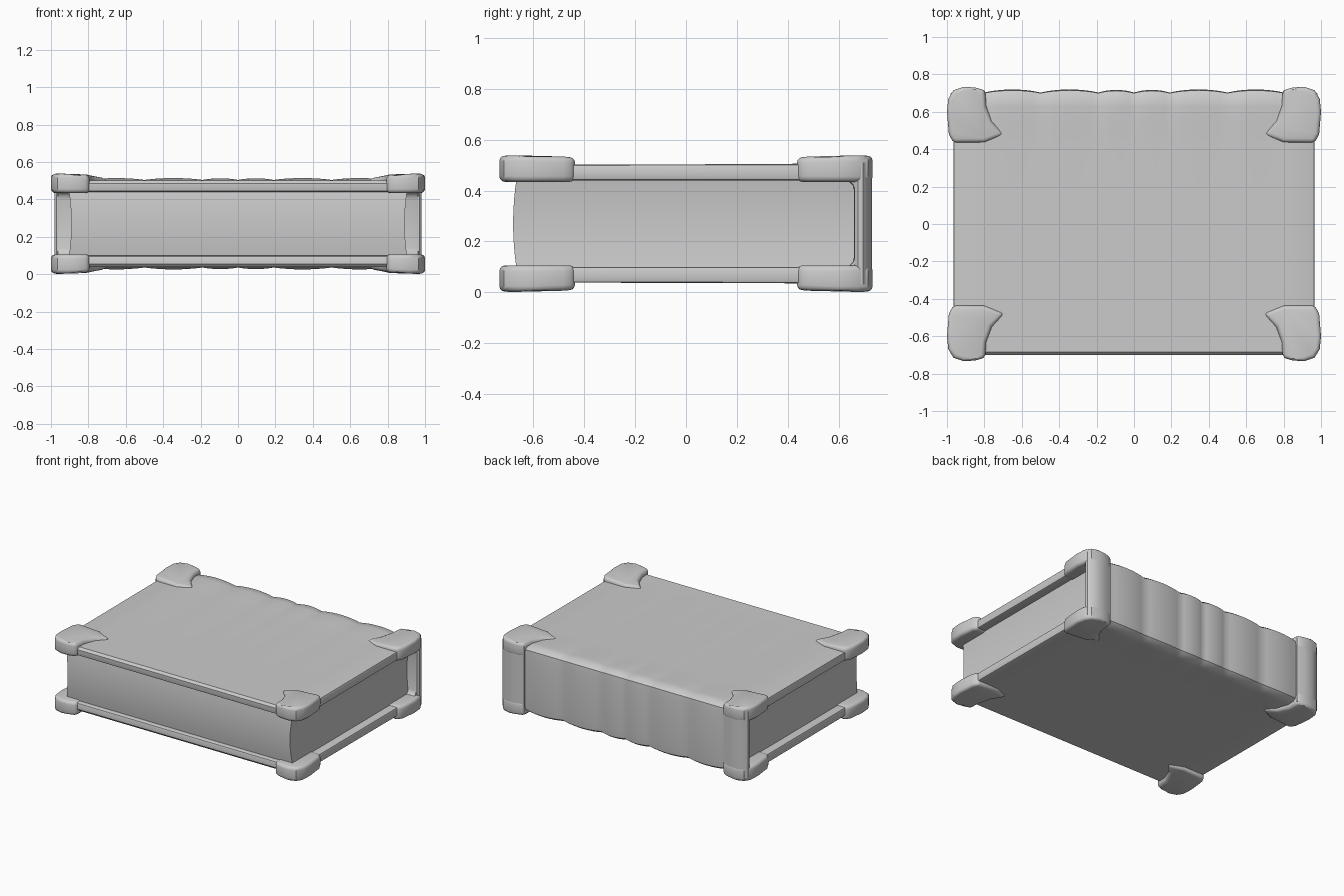
import bpy, bmesh, math

cube = bpy.data.objects.get("Cube")
if cube:
    bpy.data.objects.remove(cube, do_unlink=True)

MID = 0.27  # height of the book's middle plane

grey = bpy.data.materials.new("light_grey")
grey.use_nodes = True
grey.diffuse_color = (0.6, 0.6, 0.6, 1)
grey.node_tree.nodes["Principled BSDF"].inputs["Base Color"].default_value = (0.6, 0.6, 0.6, 1)


def finish(name, bm, bevel=0.0, segments=3, limit=50):
    """Turn a bmesh into a named, bevelled, smooth shaded object."""
    bmesh.ops.recalc_face_normals(bm, faces=bm.faces)
    mesh = bpy.data.meshes.new(name)
    bm.to_mesh(mesh)
    bm.free()
    ob = bpy.data.objects.new(name, mesh)
    bpy.context.collection.objects.link(ob)
    mesh.materials.append(grey)
    bpy.ops.object.select_all(action="DESELECT")
    ob.select_set(True)
    bpy.context.view_layer.objects.active = ob
    if bevel:
        mod = ob.modifiers.new("bevel", "BEVEL")
        mod.width, mod.segments = bevel, segments
        mod.limit_method, mod.angle_limit = "ANGLE", math.radians(limit)
        bpy.ops.object.modifier_apply(modifier=mod.name)
    bpy.ops.object.shade_smooth_by_angle(angle=math.radians(35))
    return ob


def loft(bm, rings):
    """Bridge closed rings of points and cap both ends."""
    rows = [[bm.verts.new(p) for p in ring] for ring in rings]
    n = len(rows[0])
    for a, b in zip(rows, rows[1:]):
        for i in range(n):
            j = (i + 1) % n
            bm.faces.new((a[i], a[j], b[j], b[i]))
    return rows


# Cover: one C-shaped board, swelling between the spine bands
RIBS = [-0.8, -0.5, -0.19, 0, 0.19, 0.5, 0.8]


def swell(x):
    for a, b in zip(RIBS, RIBS[1:]):
        if a <= x <= b:
            return math.sin(math.pi * (x - a) / (b - a)) ** 0.8 * (0.6 + 1.4 * (b - a))
    return 0


# outer y, outer half height, inner y, inner half height, swell in y and z
PROFILE = [(-0.70, 0.215, -0.70, 0.172, 0, 0), (-0.685, 0.231, -0.68, 0.170, 0, 0),
           (0.38, 0.234, 0.38, 0.170, 0, 0), (0.52, 0.234, 0.52, 0.170, 0, 0.004),
           (0.63, 0.234, 0.62, 0.170, 0, 0.010), (0.68, 0.230, 0.64, 0.165, 0.007, 0.012),
           (0.70, 0.215, 0.655, 0.150, 0.014, 0.008), (0.703, 0.17, 0.66, 0.13, 0.016, 0)]
both = [(p, 1) for p in PROFILE] + [(p, -1) for p in reversed(PROFILE)]

xs = [-0.965]
for a, b in zip(RIBS, RIBS[1:]):
    xs += [a + (b - a) * k / 8 for k in range(8)]
xs += [0.8, 0.965]

rings = []
for x in xs:
    s = swell(x)
    outer = [(x, p[0] + s * p[4], MID + g * (p[1] + s * p[5])) for p, g in both]
    inner = [(x, p[2], MID + g * p[3]) for p, g in both]
    rings.append(outer + inner[::-1])
bm = bmesh.new()
rows = loft(bm, rings)
m = len(both)
for row in (rows[0], rows[-1]):
    for i in range(m - 1):
        bm.faces.new((row[i], row[i + 1], row[-2 - i], row[-1 - i]))
finish("cover", bm, 0.01, 2, 60)

# Page block: bulging fore edge, slightly hollow top and bottom edges
bm = bmesh.new()
rings = []
for k in range(9):
    t = k / 4 - 1
    bow = 1 - t * t
    hx, y0 = 0.905 - 0.014 * bow, -0.665 - 0.014 * bow
    z = MID + 0.18 * t
    rings.append([(-hx, y0, z), (hx, y0, z), (hx, 0.665, z), (-hx, 0.665, z)])
rows = loft(bm, rings)
bm.faces.new(rows[0])
bm.faces.new(rows[-1])
finish("pages", bm)

# Corner guards: pointed inside, rounded outside, one per board corner
CORNER = [(0.967, 0.435), (0.80, 0.437), (0.69, 0.478), (0.76, 0.55), (0.79, 0.63), (0.795, 0.715),
          (0.85, 0.73), (0.91, 0.733), (0.965, 0.715), (0.993, 0.67), (1.0, 0.60), (0.99, 0.48)]


def guard_height(x, y):
    inset = max(0, 0.86 - x) + 0.3 * max(0, 0.6 - y)
    return 0.268 - 0.13 * inset


def corner_guard(name, sx, sy, sz):
    bm = bmesh.new()
    rings = [[(sx * x, sy * y, MID + sz * h(x, y)) for x, y in CORNER]
             for h in (lambda x, y: 0.164, guard_height)]
    rows = loft(bm, rings)
    for row in rows:
        bm.faces.new(row)
    return finish(name, bm, 0.022, 3, 60)


# Spine posts: join the upper and lower guards at the back
POST = [(0.797, 0.665), (0.797, 0.712), (0.85, 0.728), (0.91, 0.731), (0.96, 0.715),
        (0.982, 0.695), (0.982, 0.675), (0.97, 0.662)]

for side, sx in (("left", 1), ("right", -1)):
    for end, sy in (("front", -1), ("back", 1)):
        for level, sz in (("upper", 1), ("lower", -1)):
            corner_guard(f"{level}_{end}_{side}_guard", sx, sy, sz)
    bm = bmesh.new()
    rows = loft(bm, [[(sx * x, y, MID + z) for x, y in POST] for z in (-0.24, 0.24)])
    for row in rows:
        bm.faces.new(row)
    finish(f"{side}_spine_post", bm)
